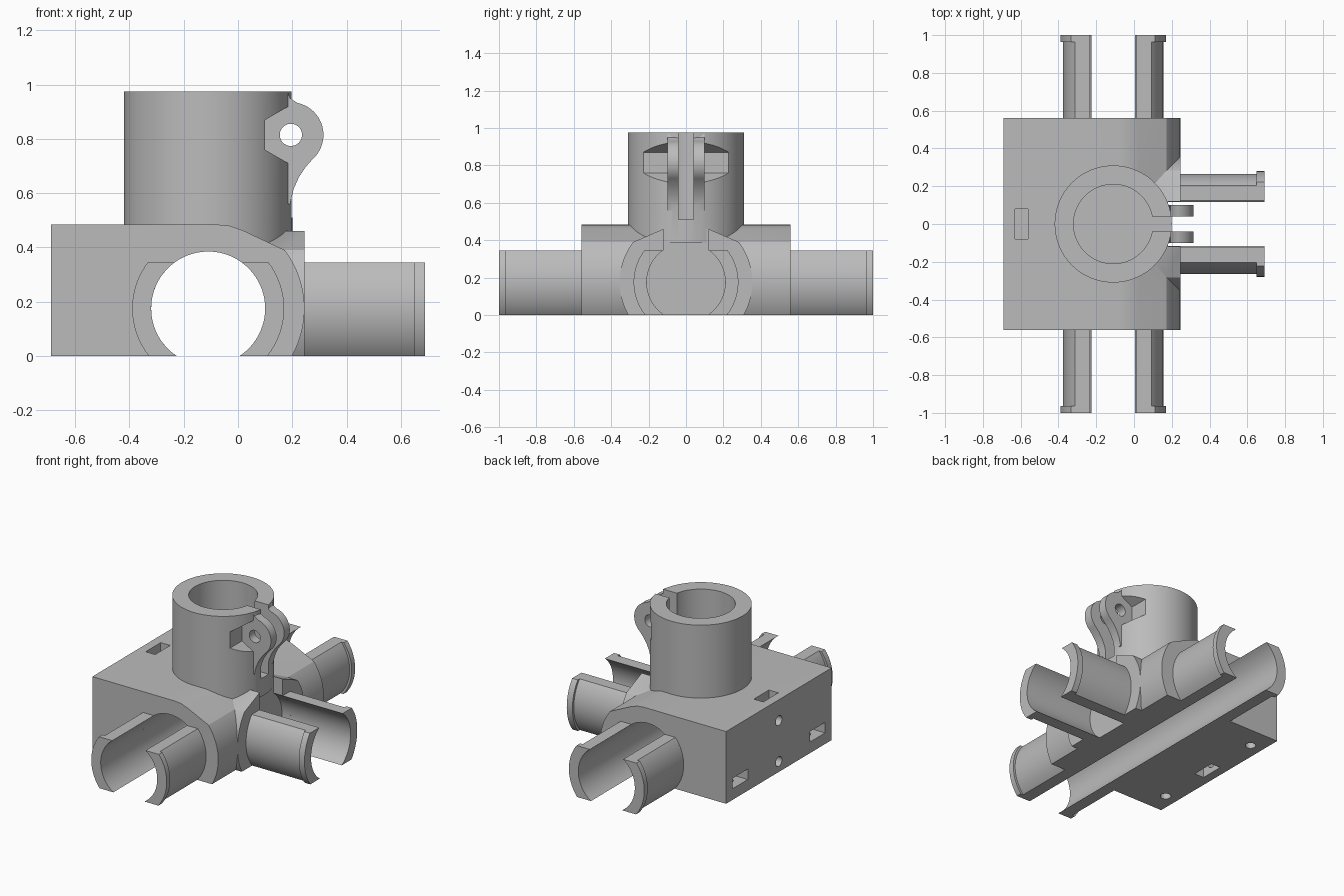
import bpy, bmesh
from math import sin, cos, asin, pi, radians

cube = bpy.data.objects.get("Cube")
if cube:
    bpy.data.objects.remove(cube, do_unlink=True)

grey = bpy.data.materials.new("plain_grey")
grey.use_nodes = True
grey.diffuse_color = (0.5, 0.5, 0.5, 1)
grey.node_tree.nodes["Principled BSDF"].inputs["Base Color"].default_value = (0.5, 0.5, 0.5, 1)

CX, CZ = -0.11, 0.175          # bore axis position
BORE, SLEEVE, RIM, SHELL = 0.21, 0.265, 0.28, 0.355
SLEEVE_TOP = 0.345
PLACE = {"x": lambda u, v, t: (t, u, v),
         "y": lambda u, v, t: (u, t, v),
         "z": lambda u, v, t: (u, v, t)}


def arc(cu, cv, r, a0, a1, n=32):
    return [(cu + r * cos(a0 + (a1 - a0) * i / n), cv + r * sin(a0 + (a1 - a0) * i / n))
            for i in range(n + 1)]


def circle(cu, cv, r, n=96):
    return arc(cu, cv, r, 0, 2 * pi, n)[:-1]


def rect(u0, u1, v0, v1):
    return [(u0, v0), (u1, v0), (u1, v1), (u0, v1)]


def extrude(name, pts, axis, lo, hi):
    """Extrude a 2D outline along an axis."""
    bm = bmesh.new()
    rings = [[bm.verts.new(PLACE[axis](u, v, t)) for u, v in pts] for t in (lo, hi)]
    bm.faces.new(rings[0])
    bm.faces.new(rings[1])
    for i in range(len(pts)):
        j = (i + 1) % len(pts)
        bm.faces.new((rings[0][i], rings[0][j], rings[1][j], rings[1][i]))
    bmesh.ops.recalc_face_normals(bm, faces=bm.faces)
    mesh = bpy.data.meshes.new(name)
    bm.to_mesh(mesh)
    bm.free()
    mesh.materials.append(grey)
    ob = bpy.data.objects.new(name, mesh)
    bpy.context.collection.objects.link(ob)
    return ob


def combine(target, tool, operation="DIFFERENCE"):
    """Apply one boolean and drop its tool."""
    mod = target.modifiers.new("shape", "BOOLEAN")
    mod.operation, mod.solver, mod.object = operation, "EXACT", tool
    bpy.ops.object.select_all(action="DESELECT")
    bpy.context.view_layer.objects.active = target
    target.select_set(True)
    bpy.ops.object.modifier_apply(modifier=mod.name)
    bpy.data.objects.remove(tool, do_unlink=True)


def cut(target, pts, axis, lo, hi):
    combine(target, extrude("cutter", pts, axis, lo, hi))


def finish(ob):
    bpy.ops.object.select_all(action="DESELECT")
    bpy.context.view_layer.objects.active = ob
    ob.select_set(True)
    bpy.ops.object.shade_smooth_by_angle(angle=radians(25))


# hub: block with a sloping roof and rounded right side
low = asin(-CZ / SHELL)
shoulder = asin(0.215 / SHELL)
profile = [(-0.69, 0), (-0.69, 0.485), (-0.08, 0.485), (-0.03, 0.48), (0.02, 0.462)]
hub = extrude("hub_block", profile + arc(CX, CZ, SHELL, shoulder, low), "y", -0.56, 0.56)

# collar around the side sleeve
half = [(0.12, 0.46)] + arc(0, CZ, SHELL, shoulder, low)
collar = extrude("collar", half + [(-u, v) for u, v in reversed(half)], "x", -0.05, 0.245)
combine(hub, collar, "UNION")

# through bore, blind side bore and its open top
cut(hub, circle(CX, CZ, BORE), "y", -0.7, 0.7)
cut(hub, circle(0, CZ, BORE), "x", 0.18, 0.3)
cut(hub, rect(-0.12, 0.12, 0.3, 0.6), "x", 0.18, 0.3)

# bolt holes and nut pockets at the solid end
for z in (0.07, 0.345):
    cut(hub, circle(0, z, 0.033, 32), "x", -0.8, -0.5)
for lo, hi in ((-0.1, 0.12), (0.29, 0.6)):
    cut(hub, rect(-0.63, -0.56, -0.08, 0.08), "z", lo, hi)
for y in (-0.41, 0.41):
    cut(hub, circle(-0.6, y, 0.033, 32), "z", -0.1, 0.22)
    cut(hub, rect(y - 0.08, y + 0.08, 0.075, 0.145), "x", -0.8, -0.53)
finish(hub)

# upright socket with clamp ears
socket = extrude("upright_socket", circle(CX, 0, 0.31), "z", 0.388, 0.975)
EX, EZ = 0.195, 0.815
ear = [(0.15, 0.975), (0.182, 0.975), (0.192, 0.95)]
ear += arc(EX, EZ, 0.12, radians(78), radians(-48), 28)
ear += [(0.25, 0.697), (0.225, 0.66), (0.205, 0.615), (0.192, 0.56), (0.15, 0.56)]
combine(socket, extrude("clamp_ears", ear, "y", -0.1, 0.1), "UNION")
cut(socket, circle(CX, 0, BORE), "z", 0.51, 1.1)
cut(socket, rect(0.0, 0.4, -0.04, 0.04), "z", 0.51, 1.1)
cut(socket, circle(EX, EZ, 0.041, 40), "y", -0.3, 0.3)
hexagon = [(EX + 0.11 * cos(radians(30 + 60 * i)), EZ + 0.11 * sin(radians(30 + 60 * i)))
           for i in range(6)]
for lo, hi in ((0.1, 0.35), (-0.35, -0.1)):
    cut(socket, hexagon, "y", lo, hi)
finish(socket)


# split sleeves: two curved walls, each with a raised end rim
def wall(name, centre, side, outer, axis, lo, hi):
    def curve(r):
        return arc(0, CZ, r, asin(-CZ / r), asin((SLEEVE_TOP - CZ) / r))
    outline = curve(BORE) + curve(outer)[::-1]
    finish(extrude(name, [(centre + side * u, v) for u, v in outline], axis, lo, hi))


def sleeve(name, centre, axis, root, rim, tip):
    for side, label in ((-1, "a"), (1, "b")):
        wall(f"{name}_wall_{label}", centre, side, SLEEVE, axis, *sorted((root, rim)))
        wall(f"{name}_rim_{label}", centre, side, RIM, axis, *sorted((rim, tip)))


sleeve("front_sleeve", CX, "y", -0.56, -0.963, -1.0)
sleeve("back_sleeve", CX, "y", 0.56, 0.963, 1.0)
sleeve("side_sleeve", 0, "x", 0.245, 0.648, 0.69)
